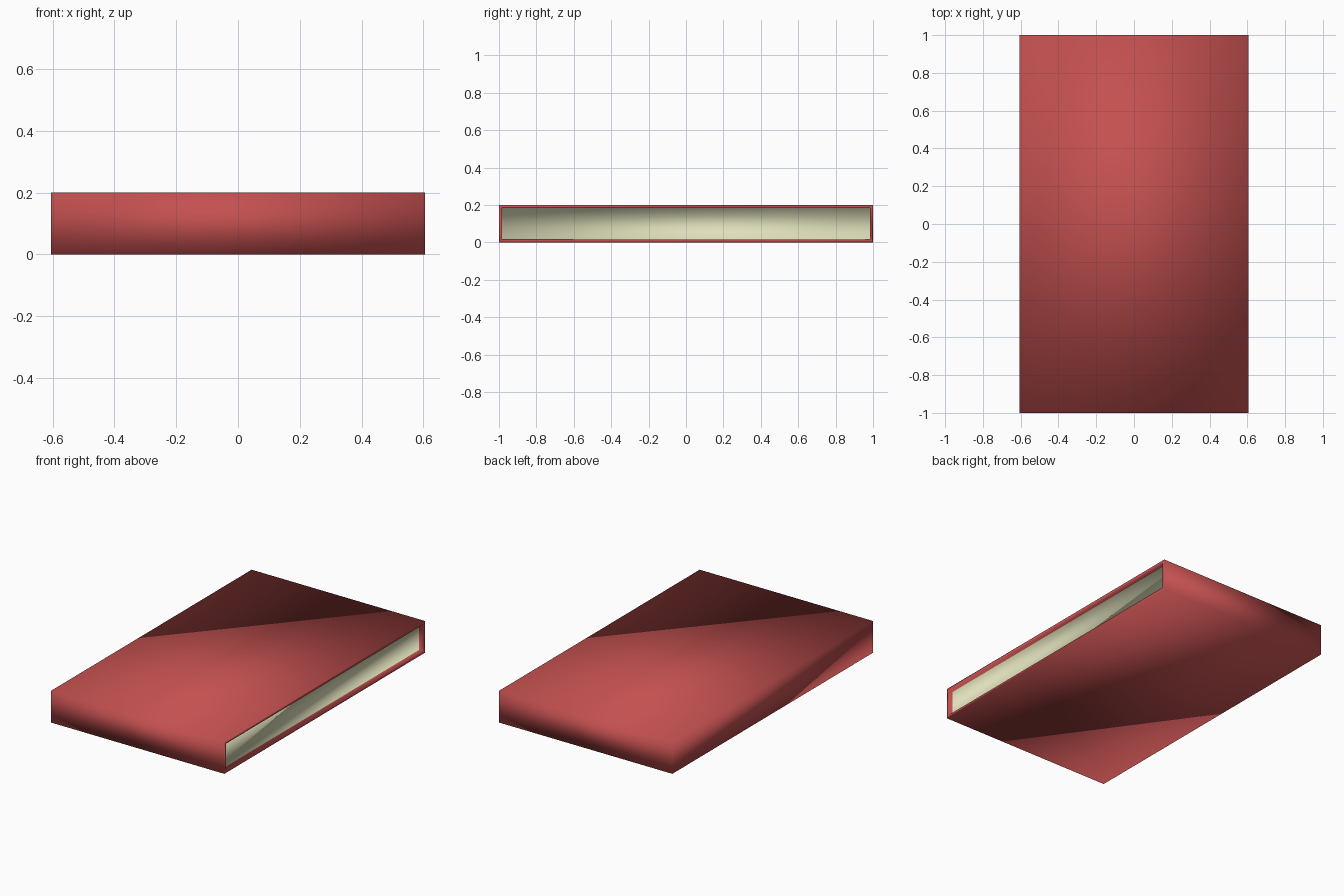
import bpy, bmesh

if "Cube" in bpy.data.objects:
    bpy.data.objects.remove(bpy.data.objects["Cube"])


def material(name, rgb):
    m = bpy.data.materials.new(name)
    m.diffuse_color = (*rgb, 1.0)
    m.use_nodes = True
    m.node_tree.nodes["Principled BSDF"].inputs["Base Color"].default_value = m.diffuse_color
    return m


RED = material("cover red", (0.55, 0.08, 0.08))
CREAM = material("page cream", (0.74, 0.74, 0.50))

WIDTH, LENGTH, HEIGHT = 1.21, 2.0, 0.2
RIM, RECESS = 0.016, 0.03

# Closed slab
bm = bmesh.new()
bmesh.ops.create_cube(bm, size=1.0)
for v in bm.verts:
    v.co.x *= WIDTH
    v.co.y *= LENGTH
    v.co.z = (v.co.z + 0.5) * HEIGHT

# Page edge: thin rim on the right side, then a shallow recess
bm.normal_update()
page = max(bm.faces, key=lambda f: f.normal.x)
bmesh.ops.inset_region(bm, faces=[page], thickness=RIM, use_even_offset=True)
page = bmesh.ops.extrude_discrete_faces(bm, faces=[page])["faces"][0]
for v in page.verts:
    v.co.x -= RECESS
page.material_index = 1
bmesh.ops.recalc_face_normals(bm, faces=bm.faces)

# Soft shading over the whole slab
for f in bm.faces:
    f.smooth = True

mesh = bpy.data.meshes.new("book")
bm.to_mesh(mesh)
bm.free()
mesh.materials.append(RED)
mesh.materials.append(CREAM)
book = bpy.data.objects.new("book", mesh)
bpy.context.collection.objects.link(book)
